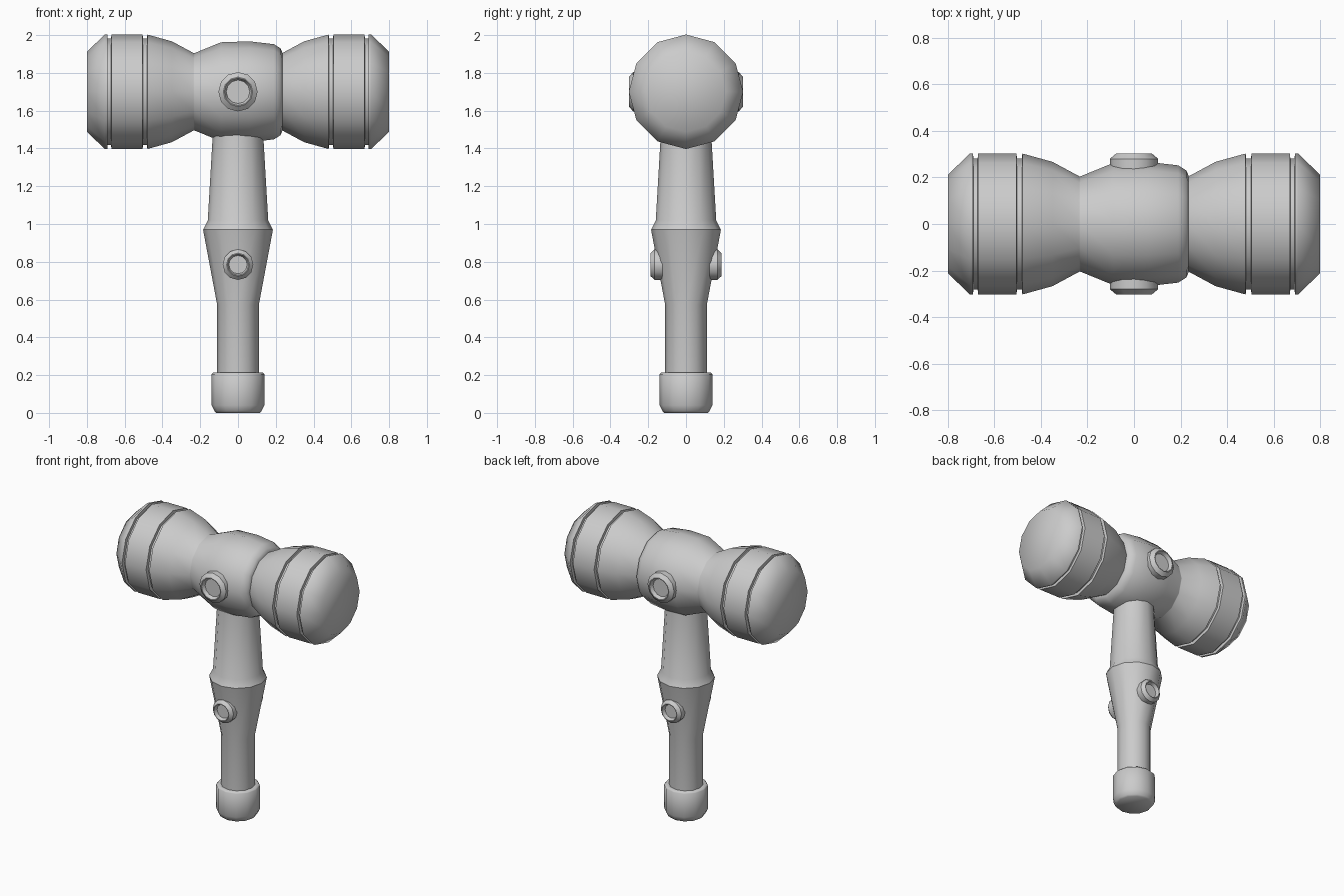
import bpy
import bmesh
from math import sin, cos, pi, radians
from mathutils import Matrix

if "Cube" in bpy.data.objects:
    bpy.data.objects.remove(bpy.data.objects["Cube"])


def lathe(name, profile, matrix, sides=12, angle=45):
    """Revolve (radius, height) points round local z, cap both ends, then place."""
    bm = bmesh.new()
    rings = []
    for r, h in profile:
        rings.append([bm.verts.new((r * cos(2 * pi * i / sides),
                                    r * sin(2 * pi * i / sides), h))
                      for i in range(sides)])
    for a, b in zip(rings, rings[1:]):
        for i in range(sides):
            j = (i + 1) % sides
            bm.faces.new((a[i], a[j], b[j], b[i]))
    bm.faces.new(rings[0])
    bm.faces.new(rings[-1])
    bm.transform(matrix)
    bmesh.ops.recalc_face_normals(bm, faces=bm.faces)
    mesh = bpy.data.meshes.new(name)
    bm.to_mesh(mesh)
    bm.free()
    obj = bpy.data.objects.new(name, mesh)
    bpy.context.collection.objects.link(obj)
    bpy.ops.object.select_all(action='DESELECT')
    obj.select_set(True)
    bpy.context.view_layer.objects.active = obj
    bpy.ops.object.shade_smooth_by_angle(angle=radians(angle))
    return obj


# Head: both striking ends share one profile, the belly between is uneven
end = [(0.212, 0.80), (0.303, 0.705), (0.303, 0.692), (0.282, 0.69),
       (0.282, 0.672), (0.303, 0.67), (0.303, 0.505), (0.282, 0.503),
       (0.282, 0.482), (0.303, 0.48), (0.267, 0.35), (0.205, 0.235)]
belly = [(0.205, -0.23), (0.262, -0.09), (0.267, 0.06), (0.252, 0.19),
         (0.23, 0.225), (0.212, 0.233)]
head_profile = [(r, -h) for r, h in end] + belly + end[::-1]
lathe("hammer_head", head_profile,
      Matrix.Translation((0, 0, 1.70)) @ Matrix.Rotation(pi / 2, 4, 'Y'), angle=50)

# Handle with flared collar
lathe("handle", [(0.11, 0.15), (0.11, 0.57), (0.185, 0.97), (0.16, 1.02),
                 (0.132, 1.50)], Matrix(), angle=33)

# Pommel at the foot of the handle
lathe("pommel", [(0.115, 0), (0.125, 0.01), (0.14, 0.04), (0.14, 0.205),
                 (0.132, 0.213), (0.108, 0.213)], Matrix(), angle=50)

# Hollow round studs, front and back
for side, turn in (("front", pi / 2), ("back", -pi / 2)):
    for part, z, top, r in (("head", 1.70, 0.302, 0.104), ("handle", 0.785, 0.188, 0.081)):
        profile = [(r, top - 0.09), (r, top - 0.022), (r * 0.75, top),
                   (r * 0.7, top), (r * 0.6, top - 0.025)]
        lathe(f"{part}_stud_{side}", profile,
              Matrix.Translation((0, 0, z)) @ Matrix.Rotation(turn, 4, 'X'), angle=40)
